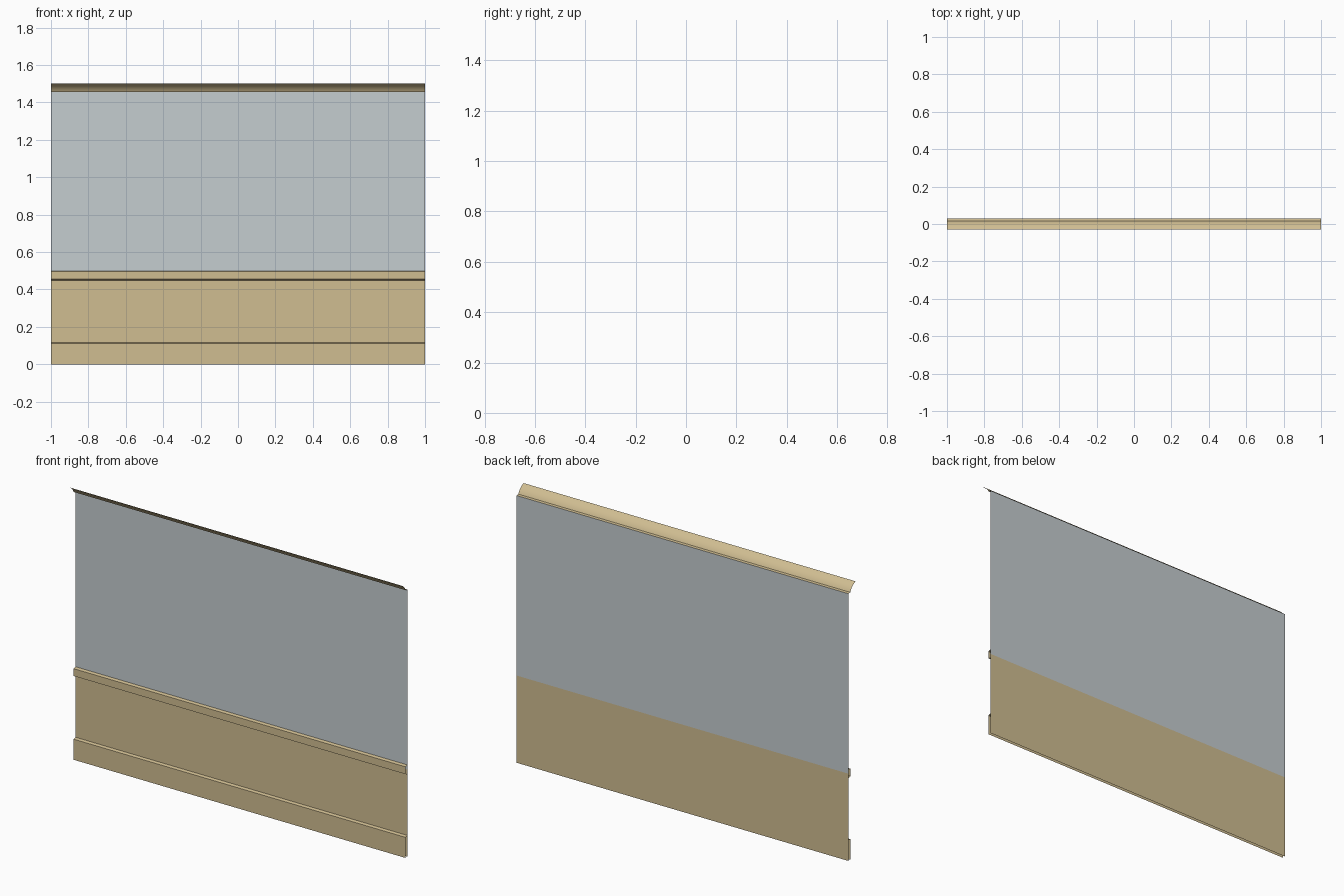
import bpy, bmesh

if "Cube" in bpy.data.objects:
    bpy.data.objects.remove(bpy.data.objects["Cube"])

HALF = 1.0      # half length of the wall along x
WALL_Y = 0.03   # wall plane
TRIM_Y = 0.013  # front face of the baseboard and rail


def material(name, rgb):
    m = bpy.data.materials.new(name)
    m.diffuse_color = (*rgb, 1.0)
    m.use_nodes = True
    m.node_tree.nodes["Principled BSDF"].inputs["Base Color"].default_value = m.diffuse_color
    return m


cream = material("cream_tan", (0.63, 0.51, 0.285))
grey = material("pale_grey", (0.56, 0.61, 0.63))


def strip(name, profile, mat, smooth=False):
    """Sweep an open (y, z) profile, listed bottom to top, along x."""
    bm = bmesh.new()
    rows = [[bm.verts.new((x, y, z)) for x in (-HALF, HALF)] for y, z in profile]
    for a, b in zip(rows, rows[1:]):
        bm.faces.new((a[0], a[1], b[1], b[0])).smooth = smooth
    me = bpy.data.meshes.new(name)
    bm.to_mesh(me)
    bm.free()
    me.materials.append(mat)
    ob = bpy.data.objects.new(name, me)
    bpy.context.collection.objects.link(ob)
    return ob


# Flat wall: tan below, grey above
strip("lower_wall", [(WALL_Y, 0), (WALL_Y, 0.475)], cream)
strip("upper_wall", [(WALL_Y, 0.475), (WALL_Y, 1.455)], grey)

# Baseboard with a top ledge
strip("baseboard", [(TRIM_Y, 0), (TRIM_Y, 0.112), (WALL_Y, 0.116)], cream)

# Chair rail with slightly sloped underside and top
strip("chair_rail", [(WALL_Y, 0.449), (TRIM_Y, 0.456),
                     (TRIM_Y, 0.496), (WALL_Y, 0.50)], cream)

# Crown: small ledge, then a shallow cove leaning forward
strip("crown_ledge", [(WALL_Y, 1.455), (0.015, 1.457)], cream)
p0, p1, p2 = (0.015, 1.457), (0.002, 1.486), (-0.03, 1.50)
cove = []
for i in range(9):
    t = i / 8
    cove.append(tuple((1 - t) ** 2 * a + 2 * t * (1 - t) * b + t * t * c
                      for a, b, c in zip(p0, p1, p2)))
strip("crown_cove", cove, cream, smooth=True)
